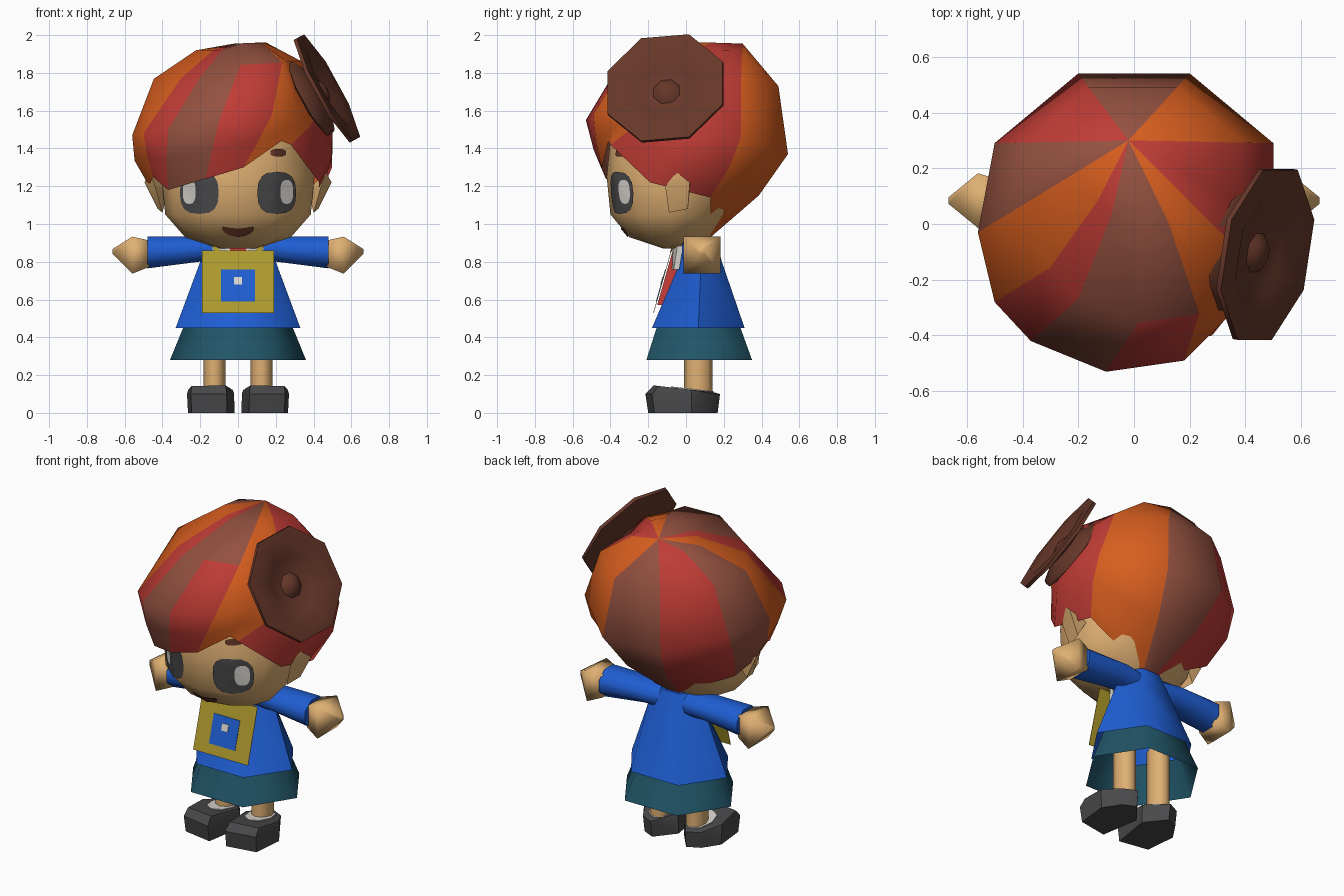
import bpy, bmesh, math
from mathutils import Vector
from mathutils.bvhtree import BVHTree

if "Cube" in bpy.data.objects:
    bpy.data.objects.remove(bpy.data.objects["Cube"])


def material(name, r, g, b):
    m = bpy.data.materials.new(name)
    m.use_nodes = True
    col = [(c / 255) ** 2.2 for c in (r, g, b)] + [1]
    m.diffuse_color = col
    m.node_tree.nodes["Principled BSDF"].inputs["Base Color"].default_value = col
    return m


RED = material("hair red", 190, 62, 56)
ORANGE = material("hair orange", 214, 94, 36)
BROWN = material("hair brown", 146, 82, 66)
DARK = material("dark brown", 102, 58, 45)
SKIN = material("skin", 222, 174, 114)
BLUE = material("coat blue", 36, 94, 210)
GOLD = material("bag gold", 174, 154, 48)
TEAL = material("skirt teal", 38, 86, 104)
GREY = material("charcoal", 74, 74, 76)
WHITE = material("white", 218, 214, 208)


def finish(name, bm, mats, angle=40, fix_normals=True):
    if fix_normals:
        bmesh.ops.recalc_face_normals(bm, faces=bm.faces)
    me = bpy.data.meshes.new(name)
    bm.to_mesh(me)
    bm.free()
    ob = bpy.data.objects.new(name, me)
    bpy.context.collection.objects.link(ob)
    for m in mats:
        me.materials.append(m)
    bpy.ops.object.select_all(action='DESELECT')
    ob.select_set(True)
    bpy.context.view_layer.objects.active = ob
    bpy.ops.object.shade_smooth_by_angle(angle=math.radians(angle))
    return ob


def loft(name, rings, mat, caps=(True, True), angle=65):
    bm = bmesh.new()
    vs = [[bm.verts.new(p) for p in ring] for ring in rings]
    n = len(vs[0])
    for a, b in zip(vs, vs[1:]):
        for i in range(n):
            j = (i + 1) % n
            bm.faces.new((a[i], a[j], b[j], b[i]))
    for ring, cap in ((vs[0], caps[0]), (vs[-1], caps[1])):
        if cap:
            bm.faces.new(ring)
    return finish(name, bm, [mat], angle)


def level(z, rx, front, back, n, x=0):
    # horizontal oval from front y to back y
    mid, ry = (front + back) / 2, (back - front) / 2
    angles = [math.tau * i / n for i in range(n)]
    return [Vector((x + rx * math.cos(a), mid + ry * math.sin(a), z)) for a in angles]


def upright(x, y, z, ry, rz, n):
    # ring facing along x, with flat top and sides
    grow = 1 / math.cos(math.pi / n)
    angles = [math.tau * (i + .5) / n for i in range(n)]
    return [Vector((x, y + ry * grow * math.cos(a), z + rz * grow * math.sin(a)))
            for a in angles]


def hull(name, points, mat, angle=20):
    bm = bmesh.new()
    for p in points:
        bm.verts.new(p)
    bmesh.ops.convex_hull(bm, input=bm.verts)
    return finish(name, bm, [mat], angle)


# Head
head = loft("head", [level(*r, 12) for r in (
    (.87, .1, -.12, .06), (.93, .28, -.3, .13), (1.05, .385, -.4, .23),
    (1.25, .405, -.42, .32), (1.45, .375, -.4, .32), (1.7, .28, -.26, .2))], SKIN)
skin_tree = BVHTree.FromPolygons([v.co for v in head.data.vertices],
                                 [p.vertices[:] for p in head.data.polygons])


def patch(name, x, z, rx, rz, mat, lift=.008, bend=0, power=.75):
    # painted oval laid on the front of the head
    def point(px, pz):
        hit = skin_tree.ray_cast(Vector((px, -2, pz)), Vector((0, 1, 0)))[0]
        return Vector((px, hit.y - lift, pz))

    bm = bmesh.new()
    n, steps = 16, 4
    rows = []
    for k in range(1, steps + 1):
        row = []
        for i in range(n):
            a = math.tau * i / n
            c, s = math.cos(a), math.sin(a)
            u = math.copysign(abs(c) ** power, c) * k / steps
            w = math.copysign(abs(s) ** power, s) * k / steps
            row.append(bm.verts.new(point(x + rx * u, z + rz * w + bend * u * u)))
        rows.append(row)
    hub = bm.verts.new(point(x, z))
    for i in range(n):
        j = (i + 1) % n
        bm.faces.new((hub, rows[0][i], rows[0][j]))
        for a, b in zip(rows, rows[1:]):
            bm.faces.new((a[i], b[i], b[j], a[j]))
    finish(name, bm, [mat], fix_normals=False)


for side, s in (("left", 1), ("right", -1)):
    patch(side + "_eye", s * .205, 1.165, .103, .112, GREY)
    patch(side + "_eye_shine", s * .258, 1.17, .034, .064, WHITE, .012)
    patch(side + "_eyebrow", s * .213, 1.377, .042, .02, DARK)
patch("mouth", 0, .953, .085, .022, DARK, bend=.025)

# Hair: each column has its widest point and its hem point
POLE = Vector((-.02, .3, 1.955))
COLUMNS = [
    ((.5, .29, 1.46), (.43, .13, 1.14), ORANGE),
    ((.2, .54, 1.37), (.04, .13, .93), BROWN),
    ((-.2, .54, 1.37), (-.04, .13, .93), RED),
    ((-.5, .29, 1.46), (-.43, .13, 1.14), BROWN),
    ((-.56, -.03, 1.47), (-.47, -.01, 1.2), ORANGE),
    ((-.5, -.28, 1.48), (-.45, -.17, 1.25), RED),
    ((-.37, -.42, 1.5), (-.37, -.3, 1.18), BROWN),
    ((-.1, -.53, 1.55), (-.17, -.425, 1.24), RED),
    ((.18, -.49, 1.58), (.03, -.445, 1.3), ORANGE),
    ((.33, -.34, 1.6), (.23, -.41, 1.44), ORANGE),
    ((.43, -.15, 1.6), (.28, -.4, 1.42), RED),
    ((.5, 0, 1.48), (.43, -.19, 1.22), RED)]
bm = bmesh.new()
top = bm.verts.new(POLE)
columns = []
for i, (wide, hem, _) in enumerate(COLUMNS):
    wide, hem = Vector(wide), Vector(hem)
    sweep = .1 if 5 <= i <= 8 else 0
    col = []
    for deg in (22, 52):
        t = math.radians(deg)
        p = POLE.lerp(wide, math.sin(t))
        p.z = wide.z + (POLE.z - wide.z) * math.cos(t)
        p.x += sweep * math.sin(2 * t)
        if 7 <= i <= 10:
            p.z += .045 * math.sin(2 * t)
        col.append(p)
    if i in (1, 2):
        col[0] = POLE.lerp(col[1], .5)
    out = Vector((wide.x, wide.y, 0)).normalized()
    push = .04 if 5 <= i <= 9 else .12
    middle = wide.lerp(hem, .5) + out * push * (wide.z - hem.z)
    columns.append([bm.verts.new(p) for p in col + [wide, middle, hem]])
colours = [ORANGE, BROWN, RED]
for i, a in enumerate(columns):
    b = columns[(i + 1) % len(columns)]
    for k in range(len(a)):
        f = bm.faces.new((top, a[0], b[0]) if k == 0 else (a[k - 1], a[k], b[k], b[k - 1]))
        crown = i == 7 and k < 2
        f.material_index = colours.index(BROWN if crown else COLUMNS[i][2])
finish("hair", bm, colours, 60, fix_normals=False)

# Hair ornament: a wide dish over a smaller back plate
axis = Vector((.86, -.17, .47)).normalized()
across = axis.cross(Vector((0, 1, 0))).normalized()
along = axis.cross(across)
rosette = []
for r, h in ((.08, -.16), (.24, -.11), (.23, -.09), (.12, -.05), (.335, -.015), (.335, .005),
             (.24, .01), (.16, -.03), (.075, -.04), (.05, -.015), (.015, -.005)):
    turn = [math.tau * (i + .5) / 8 for i in range(8)]
    rosette.append([Vector((.475, -.11, 1.72)) + axis * h
                    + (across * math.cos(a) + along * math.sin(a)) * r for a in turn])
loft("hair_rosette", rosette, DARK, angle=50)

# Neck, six-sided coat and skirt
loft("neck", [level(z, .07, -.03, .12, 8) for z in (.84, .96)], SKIN)
loft("coat", [level(*r, 6) for r in (
    (.935, .12, -.02, .165), (.8, .2, -.047, .207), (.45, .33, -.218, .348))],
    BLUE, (True, False))
loft("skirt", [level(*r, 6) for r in ((.5, .27, -.172, .302), (.28, .36, -.253, .393))],
     TEAL, (False, False))

# Arms, hands, ears, legs, shoes and collar, one per side
OUTLINE = ((.06, -.215), (.25, -.18), (.27, .03), (.2, .14), (.12, .18), (.02, .05))
for side, s in (("left", 1), ("right", -1)):
    loft(side + "_sleeve", [upright(s * x, .078, z, ry, rz, 8) for x, z, ry, rz in (
        (.06, .86, .08, .07), (.2, .868, .1, .067), (.48, .85, .1, .085))], BLUE)
    loft(side + "_hand", [upright(s * x, .084, z, r, r, 4) for x, z, r in (
        (.47, .843, .07), (.56, .835, .098), (.665, .855, .012))], SKIN, angle=95)
    hull(side + "_ear", [(s * x, y, z) for x, y, z in (
        (.44, -.11, 1.2), (.4, -.09, 1.06), (.465, -.05, 1.275),
        (.495, .02, 1.22), (.425, .01, 1.08), (.37, .02, 1.18))], SKIN)
    loft(side + "_leg", [level(z, .058, -.01, .14, 8, s * .125) for z in (.1, .5)], SKIN)
    hull(side + "_sock", [p + Vector((0, 0, h - .11 * p.y)) for h in (0, .045)
                          for p in level(.086, .075, -.08, .145, 8, s * .13)], WHITE)
    hull(side + "_shoe", [(s * x * .98, y * .93, 0) for x, y in OUTLINE]
         + [(s * x, y, .1) for x, y in OUTLINE]
         + [(s * (.15 + (x - .15) * .94), y * .8, .126 - .09 * y) for x, y in OUTLINE], GREY, 35)
    hull(side + "_collar", [(s * x, y + d, z) for d in (0, .03) for x, y, z in (
        (.04, -.07, .92), (.14, -.04, .92), (.13, -.065, .76), (.05, -.075, .76))], WHITE)
    hull(side + "_strap", [(s * x, y + d, z) for d in (0, .008) for x, y, z in (
        (.09, -.085, .85), (.12, -.085, .85), (.16, -.05, .93), (.13, -.06, .93))], GOLD)


# Tie and satchel lie along the sloping coat front
def plate(name, x, low, high, lift, depth, mat, flare=1):
    def slope(z):
        return -.07 - (.86 - z) * .285 - lift
    hull(name, [(sx * w, slope(z) + d, z) for sx in (-1, 1)
                for w, z in ((x * flare, low), (x, high)) for d in (0, depth)], mat)


plate("tie", .045, .57, .9, 0, .05, RED, 2)
plate("satchel", .19, .53, .86, .009, .003, GOLD)
plate("satchel_panel", .09, .59, .76, .012, .004, BLUE)
plate("satchel_button", .022, .68, .72, .015, .004, WHITE)
